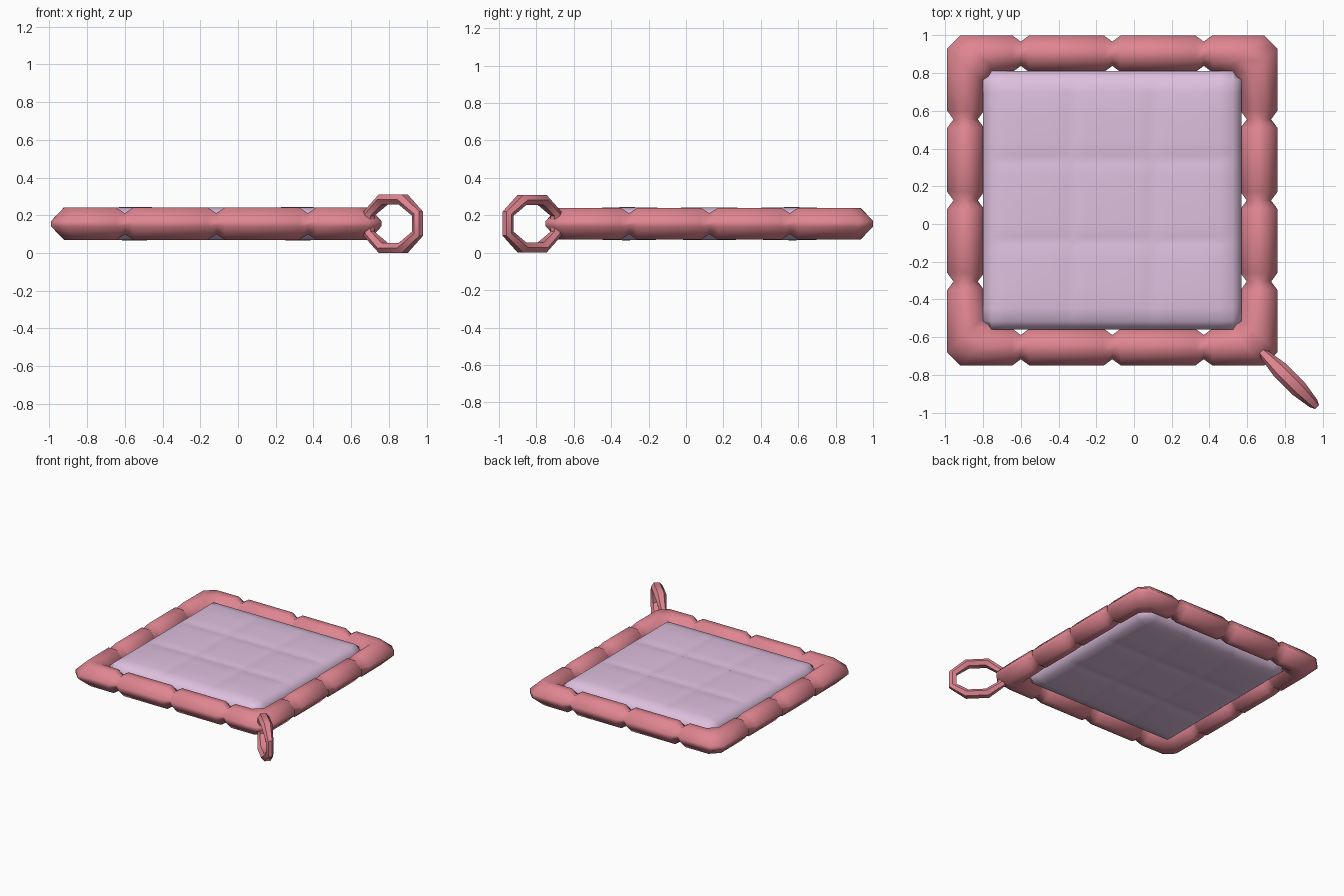
import bpy, bmesh, math
from mathutils import Vector

if "Cube" in bpy.data.objects:
    bpy.data.objects.remove(bpy.data.objects["Cube"])

CX, CY, ZC = -0.115, 0.125, 0.155     # centre of the pad


def material(name, col):
    m = bpy.data.materials.new(name)
    m.diffuse_color = (*col, 1)
    m.use_nodes = True
    m.node_tree.nodes["Principled BSDF"].inputs["Base Color"].default_value = m.diffuse_color
    return m


PINK = material("rose_pink", (0.74, 0.235, 0.28))
LILAC = material("pale_lilac", (0.73, 0.53, 0.74))


def finish(name, bm, mat, angle):
    bmesh.ops.recalc_face_normals(bm, faces=bm.faces)
    me = bpy.data.meshes.new(name)
    bm.to_mesh(me)
    bm.free()
    me.materials.append(mat)
    ob = bpy.data.objects.new(name, me)
    bpy.context.collection.objects.link(ob)
    bpy.ops.object.select_all(action='DESELECT')
    ob.select_set(True)
    bpy.context.view_layer.objects.active = ob
    bpy.ops.object.shade_smooth_by_angle(angle=math.radians(angle))
    return ob


def sweep(name, rings, mat, angle):
    """Closed loop of cross-sections bridged with quads."""
    bm = bmesh.new()
    vs = [[bm.verts.new(p) for p in r] for r in rings]
    n, k = len(vs), len(vs[0])
    for i in range(n):
        a, b = vs[i], vs[(i + 1) % n]
        for j in range(k):
            bm.faces.new((a[j], b[j], b[(j + 1) % k], a[(j + 1) % k]))
    return finish(name, bm, mat, angle)


# Padded border: a stuffed tube pinched three times along every side
OUT, INN = 0.875, 0.68
SECTION = [(1, .015), (.66, .085), (.34, .085), (0, .015),
           (0, -.015), (.34, -.085), (.66, -.085), (1, -.015)]


def border_ring(k, s_out, s_in, n_in, pinch):
    a = k * math.pi / 2
    d, n = Vector((math.cos(a), math.sin(a))), Vector((math.sin(a), -math.cos(a)))
    po, pi = d * s_out + n * OUT, d * s_in + n * n_in
    pts = []
    for w, z in SECTION:
        p = pi.lerp(po, 0.5 + (w - 0.5) * pinch)
        pts.append((CX + p.x, CY + p.y, ZC + z * pinch))
    return pts


rings = []
for k in range(4):
    gap = 0.485 if k % 2 == 0 else 0.43
    rings.append(border_ring(k, -0.805, -0.615, 0.675, 1))
    for c in (-gap, 0, gap):
        for off, s in ((-.045, 1), (0, .66), (.045, 1)):
            rings.append(border_ring(k, c + off, c + off, INN, s))
    rings.append(border_ring(k, 0.805, 0.615, 0.675, 1))
sweep("padded_border", rings, PINK, 75)

# Quilted cushion: three by three puffs, thinner at seams and rim
H, SEAM = 0.685, 0.215
half = [(0, 1.0), (0.13, 0.99), (0.19, 0.965), (SEAM, 0.90), (0.24, 0.965),
        (0.32, 1.0), (0.45, 1.02), (0.57, 0.99), (0.64, 0.85), (H, 0.4)]
axis = [(-u, h) for u, h in reversed(half[1:])] + half
bm = bmesh.new()
N = len(axis)
sheets = []
for sgn in (1, -1):
    g = []
    for i, (x, hx) in enumerate(axis):
        row = []
        for j, (y, hy) in enumerate(axis):
            px, py = x, y
            if i in (0, N - 1) and j in (0, N - 1):   # cut corners
                px, py = x * 0.96, y * 0.96
            row.append(bm.verts.new((CX + px, CY + py, ZC + sgn * 0.087 * min(hx, hy))))
        g.append(row)
    for i in range(N - 1):
        for j in range(N - 1):
            bm.faces.new((g[i][j], g[i + 1][j], g[i + 1][j + 1], g[i][j + 1]))
    sheets.append(g)
rim = ([(i, 0) for i in range(N - 1)] + [(N - 1, j) for j in range(N - 1)] +
       [(i, N - 1) for i in range(N - 1, 0, -1)] + [(0, j) for j in range(N - 1, 0, -1)])
t, b = sheets
for q, (i, j) in enumerate(rim):
    i2, j2 = rim[(q + 1) % len(rim)]
    bm.faces.new((t[i][j], t[i2][j2], b[i2][j2], b[i][j]))
finish("quilted_cushion", bm, LILAC, 60)

# Hanging loop: eight-sided ring standing on the corner diagonal
diag = Vector((1, -1, 0)).normalized()
side = Vector((1, 1, 0)).normalized()
centre = Vector((0.823, -0.823, ZC))
rings = []
for k in range(8):
    a = math.radians(22.5 + 45 * k)
    out = 1 / math.cos(math.radians(22.5))
    wide = 0.028 if abs(math.cos(a)) > 0.7 else 0.045
    pts = []
    for m in range(6):
        b6 = math.radians(60 * m)
        r = 0.031 * math.sin(b6)
        p = (centre + diag * (0.182 + r) * out * math.cos(a)
             + Vector((0, 0, 1)) * (0.128 + r) * out * math.sin(a)
             + side * wide * math.cos(b6))
        pts.append(p)
    rings.append(pts)
sweep("hanging_loop", rings, PINK, 50)
